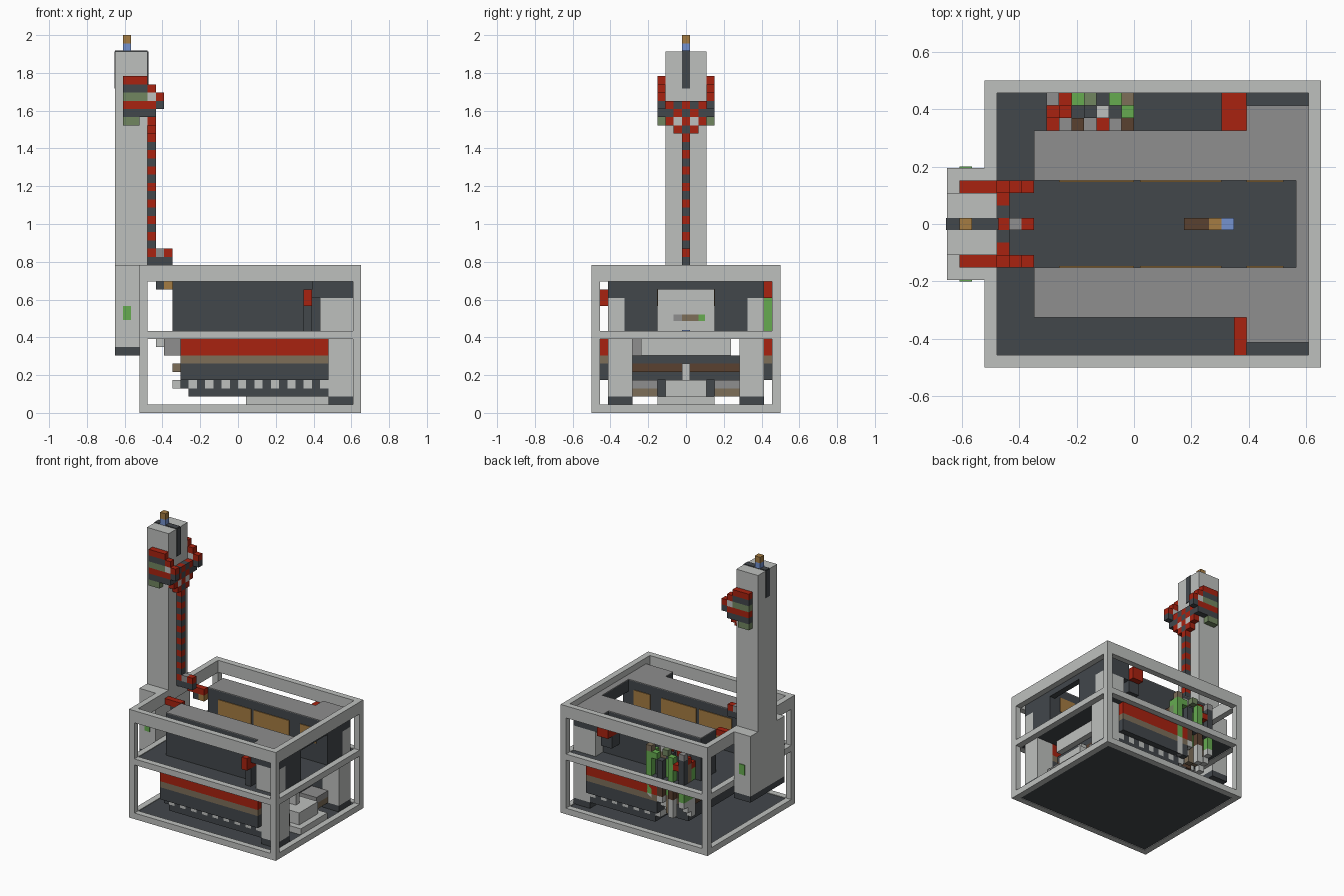
import bpy
import bmesh

CELL = 1 / 23          # every part sits on this grid
SKIN = 0.12            # thickness of painted plates, in cells

old = bpy.data.objects.get("Cube")
if old:
    bpy.data.objects.remove(old, do_unlink=True)


def linear(byte):
    value = byte / 255
    return value / 12.92 if value < 0.04 else ((value + 0.055) / 1.055) ** 2.4


PALETTE = {
    "light": "bec0be", "dark": "42474b", "grey": "8e8e8e", "red": "a82210",
    "tan": "a57c42", "brown": "5a4130", "green": "66ab50", "olive": "718660",
    "blue": "7592cf", "taupe": "7d6e59",
}
MATERIALS = {}
for label, code in PALETTE.items():
    rgb = [linear(byte) for byte in bytes.fromhex(code)]
    material = bpy.data.materials.new(label + " paint")
    material.use_nodes = True
    material.diffuse_color = (*rgb, 1)
    shader = material.node_tree.nodes["Principled BSDF"]
    shader.inputs["Base Color"].default_value = (*rgb, 1)
    shader.inputs["Roughness"].default_value = 0.8
    MATERIALS[label] = material


def blocks(name, pieces):
    """One object from (colour, x range, y range, z range) blocks, in cells."""
    mesh = bpy.data.meshes.new(name)
    slots = []
    bm = bmesh.new()
    for colour, *ranges in pieces:
        if colour not in slots:
            slots.append(colour)
            mesh.materials.append(MATERIALS[colour])
        made = bmesh.ops.create_cube(bm, size=1)["verts"]
        for vert in made:
            for axis, (low, high) in enumerate(ranges):
                vert.co[axis] = CELL * (low if vert.co[axis] < 0 else high)
        for face in {f for v in made for f in v.link_faces}:
            face.material_index = slots.index(colour)
    bm.to_mesh(mesh)
    bm.free()
    obj = bpy.data.objects.new(name, mesh)
    bpy.context.collection.objects.link(obj)
    return obj


def block(name, colour, x, y, z):
    return blocks(name, [(colour, x, y, z)])


def flip(y, side):
    """A y range mirrored to the front (-1) or kept at the back (+1)."""
    return tuple(sorted(side * value for value in y))


SIDES = (("front", -1), ("back", 1))
LEFT, RIGHT, EDGE = 15, -12, 11.5
INSIDE_X, INSIDE_Y = (RIGHT + 1, LEFT - 1), (1 - EDGE, EDGE - 1)

# Open frame: posts and three rings of rails
frame = []
for x in ((RIGHT, RIGHT + 1), (LEFT - 1, LEFT)):
    for _, side in SIDES:
        frame.append(("light", x, flip((EDGE - 1, EDGE), side), (0, 18)))
    for z in ((0, 1), (9, 10), (16, 18)):
        frame.append(("light", x, INSIDE_Y, z))
for _, side in SIDES:
    for z in ((0, 1), (9, 10), (16, 18)):
        frame.append(("light", INSIDE_X, flip((EDGE - 1, EDGE), side), z))
blocks("frame", frame)

# Floors
block("bottom_floor", "dark", INSIDE_X, INSIDE_Y, (0.1, 0.9))
block("middle_deck", "dark", INSIDE_X, INSIDE_Y, (9.1, 9.9))

# Upper housing: two long halves, wide heads, pillars, windows, roof
ROOF = (17 - SKIN, 17)
for label, side in SIDES:
    hall, wing = flip((3.5, 7.5), side), flip((7.5, 9.5), side)
    block(label + "_housing", "dark", (-8, 14), hall, (9.9, ROOF[0]))
    block(label + "_roof", "grey", (-8, 14), hall, ROOF)
    block(label + "_head", "dark", (9, 14), wing, (14, ROOF[0]))
    block(label + "_head_roof", "grey", (9, 14), wing, ROOF)
    block(label + "_upper_pillar", "light", (10, 14), wing, (9.9, 14))
    inner = flip((3.5 - SKIN, 3.5), side)
    blocks(label + "_windows", [
        ("tan", x, inner, (13, 15.5)) for x in ((-6, 0), (0.5, 7), (9, 12))])
block("door_lintel", "dark", (13, 14), (-3.5, 3.5), (15, ROOF[0]))
block("door_lintel_roof", "grey", (13, 14), (-3.5, 3.5), ROOF)

# Red brackets beside the housing
blocks("front_bracket", [
    ("red", (8, 9), (-10.5, -7.5), (13, 15)),
    ("dark", (8, 9), (-9.5, -7.5), (10, 13)),
])
blocks("back_bracket", [
    ("red", (7, 9), (7.5, 10.5), (14, 16)),
    ("dark", (7, 9), (7.5, 9.5), (12, 14)),
])

# Striped side tanks, a chequered row under each, and corner pillars
for (label, side), start in zip(SIDES, (-7, -2)):
    outer, inset = flip((6.5, 10.5), side), flip((6.5, 9.5), side)
    blocks(label + "_tank", [
        ("red", (start, 11), outer, (7, 9)),
        ("taupe", (start, 11), outer, (6, 7)),
        ("dark", (start, 11), outer, (4, 6)),
    ])
    row = [("light" if x % 2 == 0 else "dark", (x, x + 1), inset, (3, 4))
           for x in range(start, 11)]
    blocks(label + "_roller_row",
           row + [("dark", (start + 1, 11), inset, (2, 3))])
    blocks(label + "_lower_pillar", [
        ("light", (11, 14), inset, (2, 9)),
        ("dark", (11, 14), inset, (1, 2)),
    ])
    blocks(label + "_side_step", [
        ("taupe", (7, 12), flip((3.5, 6.5), side), (2, 3)),
        ("grey", (7, 12), flip((3.5, 6.5), side), (3, 4)),
    ])

# Machinery core under the deck
blocks("core", [
    ("light", (-7, 11), (-5.5, 5.5), (7, 9)),
    ("dark", (-6, 10), (-6.5, 6.5), (6, 7)),
    ("brown", (-6, 10), (-6.5, 6.5), (5, 6)),
    ("dark", (-5, 9), (-6.5, 6.5), (4, 5)),
    ("dark", (-5, 7), (-6.5, 6.5), (2, 4)),
    ("light", (1, 14), (-3.5, 3.5), (1, 2)),
    ("light", (5, 13), (-2.5, 2.5), (2, 4)),
    ("light", (9, 11), (-0.5, 0.5), (4, 6)),
])
blocks("core_steps", [
    ("grey", (-9, -7), (-6.5, -4.5), (7, 9)),
    ("taupe", (-8, -7), (-6.5, -4.5), (5, 6)),
    ("light", (-8, -6), (-6.5, -4.5), (3, 4)),
    ("light", (-10, -7), (-2.5, 2.5), (8, 9)),
])

# Cluster of coloured stacks at the back; each row lists its top colours
KEY = dict(l="light", d="dark", e="grey", r="red", b="brown",
           g="green", o="olive", p="taupe")
STACKS = ("rebereb", "rrddldg", "ergodgp")
TOPS = (13, 14, 15)
cluster = []
for row, tops in enumerate(STACKS):
    y = (7.5 + row, 8.5 + row)
    for i, letter in enumerate(tops):
        x = (i - 7, i - 6)
        top = TOPS[(i + row) % 3]
        stem = ("green", "taupe", "dark", "olive")[(i + row) % 4]
        cluster.append((KEY[letter], x, y, (top - 1, top)))
        if row < 2 or i % 2 == 0:
            cluster.append((stem, x, y, (10, top - 1)))
            foot = 4 + (i + row) % 4
            cluster.append(("brown" if i % 3 else "green", x, y, (7, 9)))
            cluster.append(("taupe" if i % 2 else "light", x, y, (foot, 7)))
blocks("pipe_cluster", cluster)

# Tower on its broad base, with a slot at the top and a small tip
TOWER_X = (-15, -11)
block("tower_base", "light", (-15, -12), (-4.5, 4.5), (8, 18))
block("tower_base_foot", "dark", (-15, -12), (-4.5, 4.5), (7, 8))
block("tower", "light", TOWER_X, (-2.5, 2.5), (18, 44))
mid = (-0.5, 0.5)
blocks("tower_slot", [
    ("dark", (-15 - SKIN / 2, -15), mid, (39.5, 44)),
    ("dark", (-11, -11 + SKIN), mid, (39.5, 44)),
    ("dark", TOWER_X, mid, (44, 44 + SKIN)),
])
blocks("tower_tip", [
    ("blue", (-14, -13), mid, (44, 45)),
    ("tan", (-14, -13), mid, (45, 46)),
])

# Chain of alternating links running up the tower
CHAIN_X = (-11, -10)
blocks("chain", [("red" if z % 2 else "dark", CHAIN_X, mid, (z, z + 1))
                 for z in range(18, 33)])
blocks("chain_foot", [
    ("dark", (-10, -8), mid, (18, 19)),
    ("grey", (-10, -9), mid, (19, 20)),
    ("red", (-9, -8), mid, (19, 20)),
])

# Pointed emblem: red rim, chequered middle, two pale eyes
emblem = []
for row in range(5):
    half = min(row, 3)
    for col in range(-half, half + 1):
        red = abs(col) == half or (row + col) % 2 == 0
        colour = "red" if red else "dark"
        if row == 2 and abs(col) == 1:
            colour = "light"
        if row == 3 and abs(col) > 1:
            colour = "dark"
        emblem.append((colour, CHAIN_X, (col - 0.5, col + 0.5),
                       (33 + row, 34 + row)))
blocks("emblem", emblem)

# Striped arms wrapped round the tower, with forward claws
ARM = ("olive", "dark", "red", "olive", "dark", "red")
for label, side in SIDES:
    y = flip((2.5, 3.5), side)
    arm = [(colour, (-14, -12 if i == 0 else -11), y, (35 + i, 36 + i))
           for i, colour in enumerate(ARM)]
    blocks(label + "_arm", arm + [
        ("red", CHAIN_X, y, (39, 40)),
        ("light", CHAIN_X, y, (38, 39)),
        ("dark", (-10, -9), y, (37, 38)),
        ("red", (-10, -9), y, (38, 39)),
    ])
    block(label + "_lower_claw", "red", (-11, -8), y, (16, 17))
    blocks(label + "_claw_links", [
        ("dark", (-10, -9), y, (15, 16)),
        ("tan", (-9, -8), y, (15, 16)),
    ])
    block(label + "_lamp", "green", (-14, -13),
          flip((4.5, 4.5 + SKIN), side), (11.3, 13))

# Small inlays inside the hall
blocks("floor_inlay", [
    (colour, x, mid, (10, 10 + SKIN))
    for colour, x in (("brown", (4, 6)), ("tan", (6, 7)), ("blue", (7, 8)))])
blocks("wall_inlay", [
    (colour, (-12, -12 + SKIN), y, (11.2, 12)) for colour, y in
    (("grey", (-1.5, -0.5)), ("taupe", (-0.5, 1.5)), ("green", (1.5, 2.3)))])
